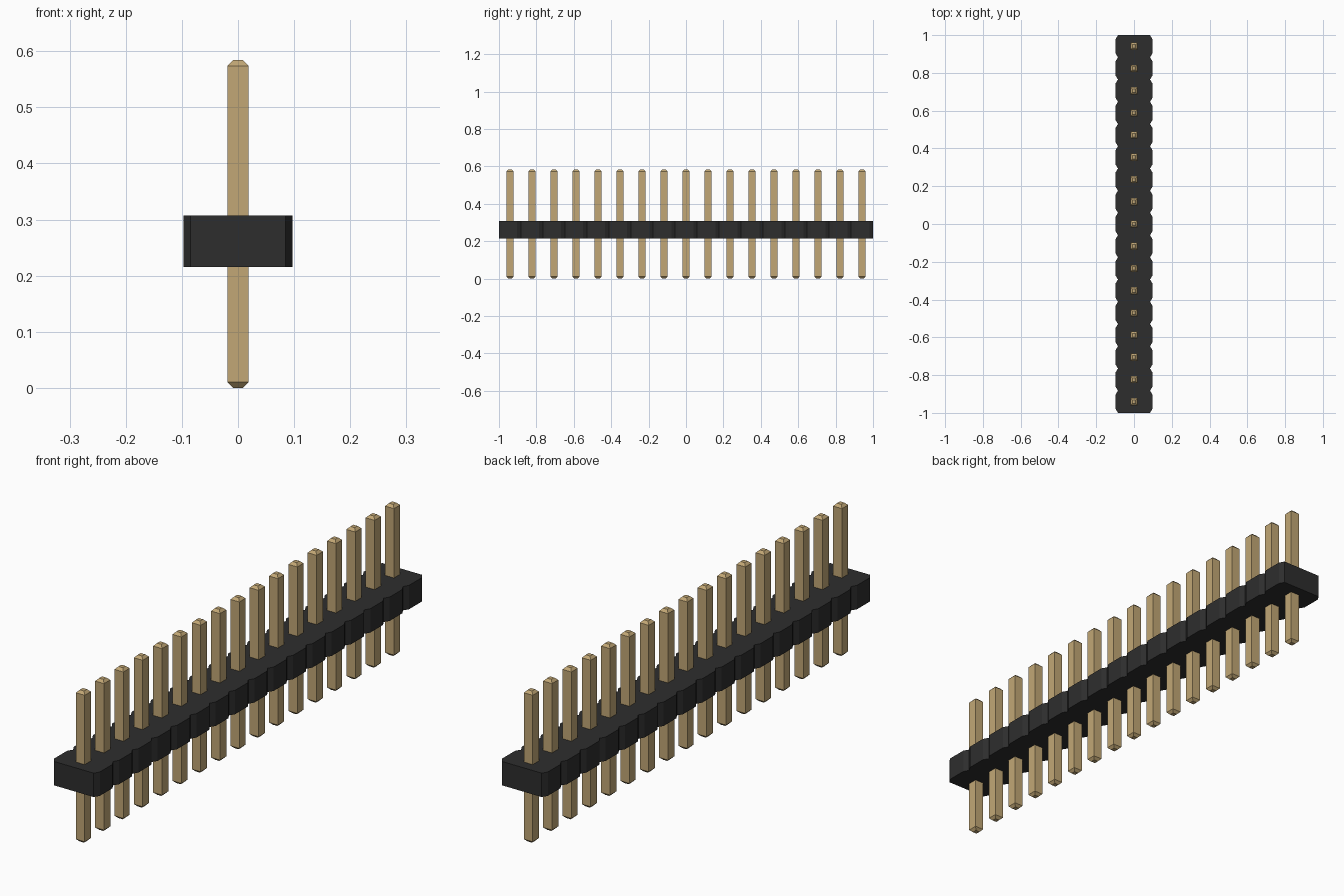
import bpy
import bmesh

cube = bpy.data.objects.get("Cube")
if cube:
    bpy.data.objects.remove(cube, do_unlink=True)

COUNT = 17
PITCH = 2 / COUNT
HALF_X = 0.097
CHAMFER_X, CHAMFER_Y = 0.012, 0.02
BODY_LOW, BODY_HIGH = 0.215, 0.307
PIN_HALF, TIP_HALF = 0.019, 0.009
PIN_TOP, TIP_HEIGHT = 0.584, 0.01


def material(name, color):
    mat = bpy.data.materials.new(name)
    mat.use_nodes = True
    mat.diffuse_color = color
    bsdf = mat.node_tree.nodes["Principled BSDF"]
    bsdf.inputs["Base Color"].default_value = color
    bsdf.inputs["Roughness"].default_value = 0.6
    return mat


def finish(bm, name, mat):
    bmesh.ops.recalc_face_normals(bm, faces=bm.faces)
    mesh = bpy.data.meshes.new(name)
    bm.to_mesh(mesh)
    bm.free()
    mesh.materials.append(mat)
    return mesh


def add_object(name, mesh, y=0):
    obj = bpy.data.objects.new(name, mesh)
    obj.location.y = y
    bpy.context.collection.objects.link(obj)
    return obj


black = material("black plastic", (0.027, 0.027, 0.027, 1))
gold = material("gold metal", (0.54, 0.39, 0.18, 1))

# Housing: a notched outline, one chamfered cell per pin, extruded upward
inner = HALF_X - CHAMFER_X
side = []
for i in range(COUNT):
    start = -1 + i * PITCH
    end = start + PITCH
    side += [(inner, start), (HALF_X, start + CHAMFER_Y), (HALF_X, end - CHAMFER_Y)]
side.append((inner, 1))
outline = side + [(-x, y) for x, y in reversed(side)]

bm = bmesh.new()
base = bm.faces.new([bm.verts.new((x, y, BODY_LOW)) for x, y in outline])
result = bmesh.ops.extrude_face_region(bm, geom=[base], use_keep_orig=True)
top_verts = [g for g in result["geom"] if isinstance(g, bmesh.types.BMVert)]
bmesh.ops.translate(bm, verts=top_verts, vec=(0, 0, BODY_HIGH - BODY_LOW))
bmesh.ops.triangulate(bm, faces=[f for f in bm.faces if len(f.verts) > 4])
add_object("housing", finish(bm, "housing", black))

# Pin: square rings joined into a post with tapered tips
bm = bmesh.new()
levels = [(0, TIP_HALF), (TIP_HEIGHT, PIN_HALF),
          (PIN_TOP - TIP_HEIGHT, PIN_HALF), (PIN_TOP, TIP_HALF)]
rings = [[bm.verts.new((sx * r, sy * r, z))
          for sx, sy in ((-1, -1), (1, -1), (1, 1), (-1, 1))] for z, r in levels]
for low, high in zip(rings, rings[1:]):
    for k in range(4):
        n = (k + 1) % 4
        bm.faces.new((low[k], low[n], high[n], high[k]))
bm.faces.new(rings[0])
bm.faces.new(rings[-1])
pin_mesh = finish(bm, "pin", gold)

# Row of pins
for i in range(COUNT):
    add_object(f"pin_{i + 1}", pin_mesh, -1 + (i + 0.5) * PITCH)
